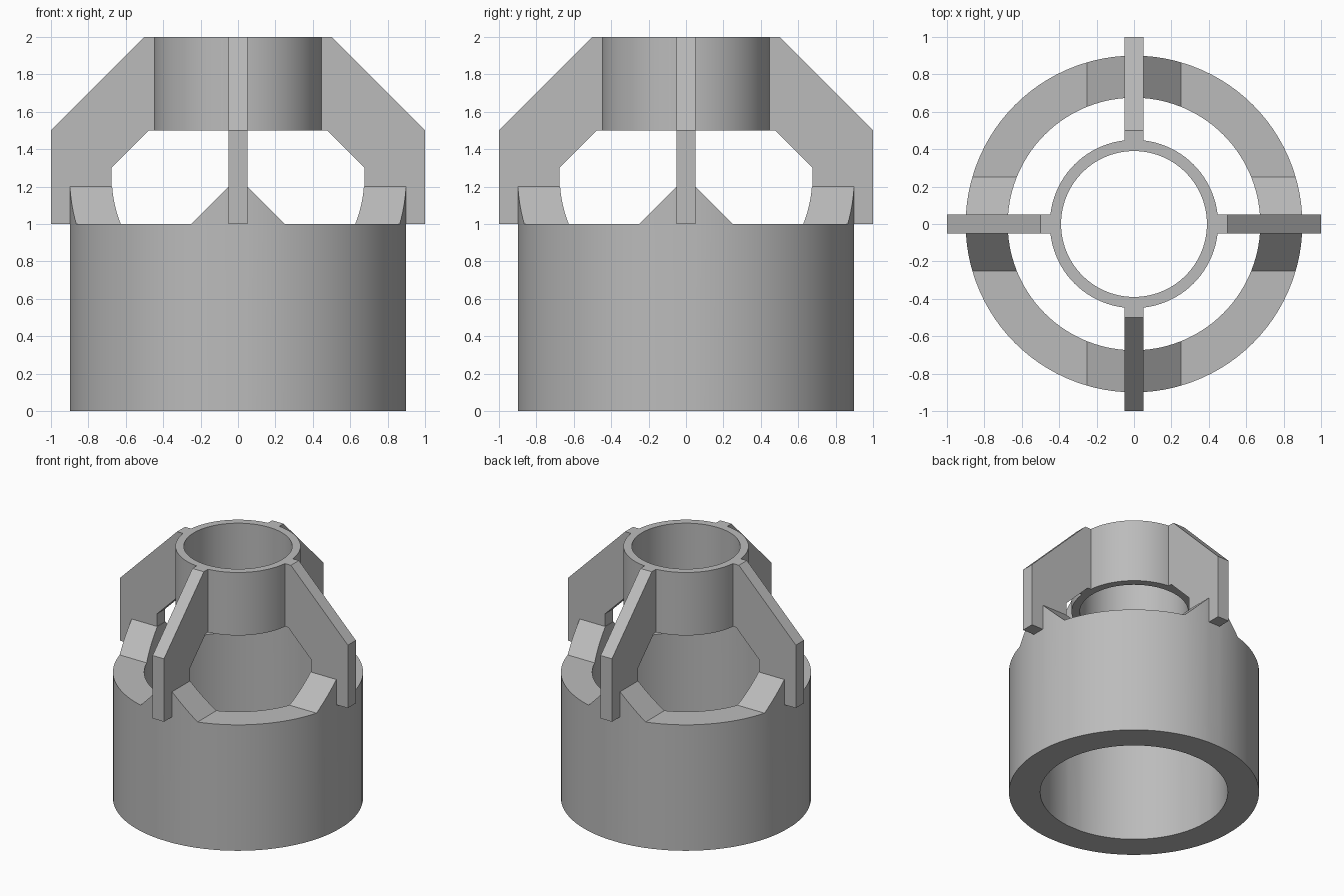
import bpy, bmesh, math

cube = bpy.data.objects.get("Cube")
if cube:
    bpy.data.objects.remove(cube, do_unlink=True)

grey = bpy.data.materials.new("plain grey")
grey.use_nodes = True
grey.diffuse_color = (0.5, 0.5, 0.5, 1)
grey.node_tree.nodes["Principled BSDF"].inputs["Base Color"].default_value = (0.5, 0.5, 0.5, 1)


def finish(bm, name, smooth=True):
    bmesh.ops.recalc_face_normals(bm, faces=bm.faces)
    mesh = bpy.data.meshes.new(name)
    bm.to_mesh(mesh)
    bm.free()
    mesh.materials.append(grey)
    obj = bpy.data.objects.new(name, mesh)
    bpy.context.collection.objects.link(obj)
    if smooth:
        bpy.ops.object.select_all(action='DESELECT')
        obj.select_set(True)
        bpy.context.view_layer.objects.active = obj
        bpy.ops.object.shade_smooth_by_angle(angle=math.radians(25))
    return obj


def tube(name, inner, outer, bottom, columns):
    """Closed tube; each column is (inner angle, outer angle, top height)."""
    bm = bmesh.new()
    rings = []
    for a_in, a_out, top in columns:
        rings.append([bm.verts.new((r * math.cos(a), r * math.sin(a), z))
                      for r, a, z in ((inner, a_in, bottom), (outer, a_out, bottom),
                                      (outer, a_out, top), (inner, a_in, top))])
    for i, ring in enumerate(rings):
        after = rings[(i + 1) % len(rings)]
        for k in range(4):
            m = (k + 1) % 4
            bm.faces.new((ring[k], ring[m], after[m], after[k]))
    return finish(bm, name)


# Base tube: ramps rise beside each fin, measured across the fin direction
INNER, OUTER = 0.675, 0.9
half = []
for i in range(7):
    d = 0.05 + 0.2 * i / 6
    half.append((math.asin(d / INNER), math.asin(d / OUTER), 1.25 - d))
quarter = math.pi / 2
start_in, start_out, _ = half[-1]
arc = []
for i in range(1, 16):
    t = i / 16
    arc.append((start_in + (quarter - 2 * start_in) * t,
                start_out + (quarter - 2 * start_out) * t, 1.0))
mirrored = [(quarter - a, quarter - b, z) for a, b, z in reversed(half)]
sector = half + arc + mirrored
columns = [(a + q * quarter, b + q * quarter, z) for q in range(4) for a, b, z in sector]
tube("base_tube", INNER, OUTER, 0, columns)

# Upper collar
angles = [math.tau * i / 96 for i in range(96)]
tube("upper_collar", 0.39, 0.45, 1.5, [(a, a, 2.0) for a in angles])

# Four supporting fins
profile = [(0.44, 2), (0.5, 2), (1, 1.5), (1, 1), (0.676, 1),
           (0.676, 1.3), (0.476, 1.5), (0.44, 1.5)]
for side, turn in (("left", 0), ("back", 1), ("right", 2), ("front", 3)):
    bm = bmesh.new()
    face = bm.faces.new([bm.verts.new((x, -0.05, z)) for x, z in profile])
    moved = bmesh.ops.extrude_face_region(bm, geom=[face])["geom"]
    bmesh.ops.translate(bm, vec=(0, 0.1, 0),
                        verts=[g for g in moved if isinstance(g, bmesh.types.BMVert)])
    fin = finish(bm, side + "_fin", smooth=False)
    fin.rotation_euler.z = turn * quarter
